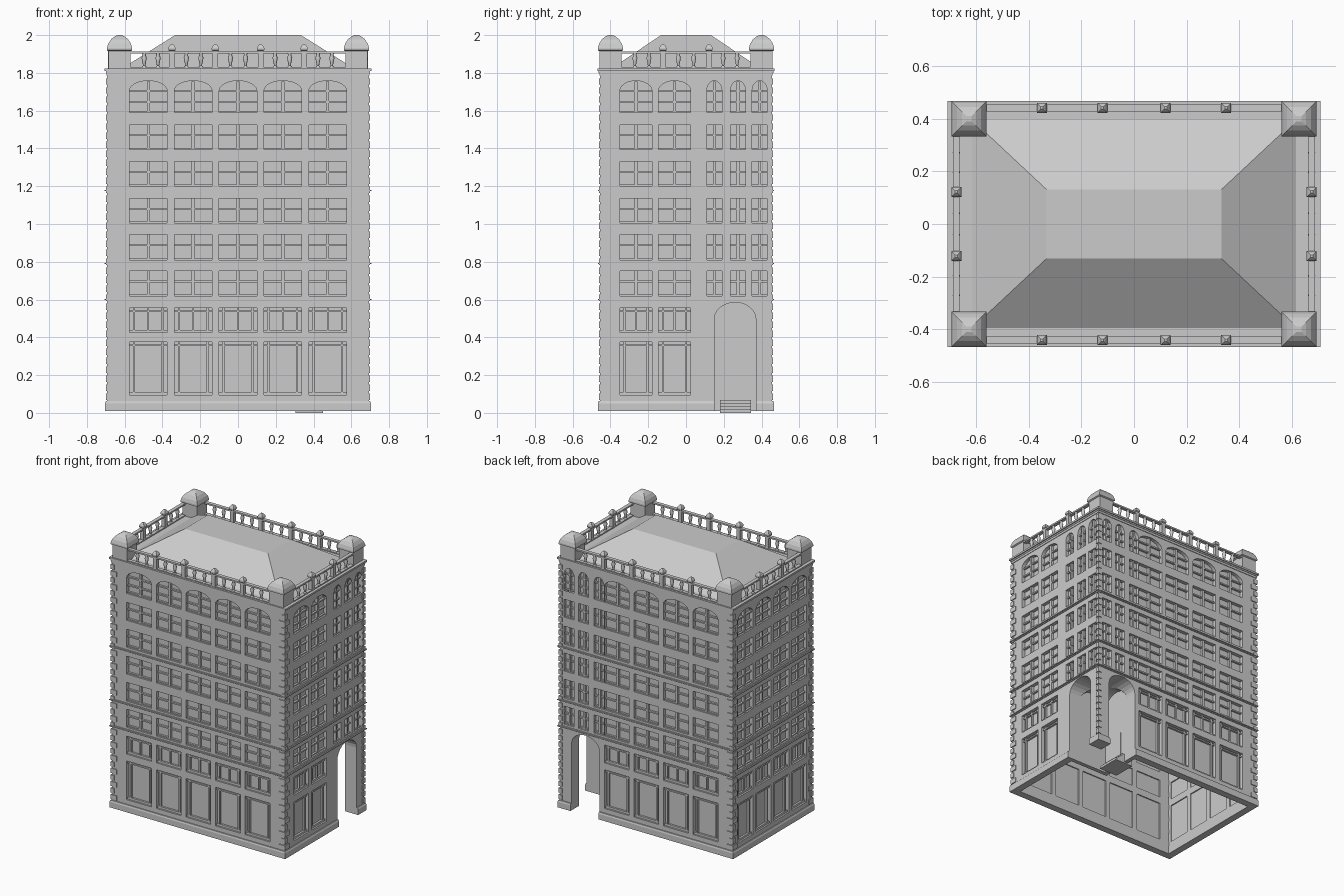
import bpy, bmesh
from math import pi, cos, sin, radians
from mathutils import Matrix, Vector

cube = bpy.data.objects.get("Cube")
if cube:
    bpy.data.objects.remove(cube, do_unlink=True)

stone = bpy.data.materials.new("grey_stone")
stone.use_nodes = True
stone.diffuse_color = (0.6, 0.6, 0.6, 1)
stone.node_tree.nodes["Principled BSDF"].inputs["Base Color"].default_value = (0.6, 0.6, 0.6, 1)

HX, HY, WALL = 0.693, 0.455, 0.04


def finish(bm, name):
    bmesh.ops.recalc_face_normals(bm, faces=bm.faces)
    mesh = bpy.data.meshes.new(name)
    bm.to_mesh(mesh)
    bm.free()
    ob = bpy.data.objects.new(name, mesh)
    mesh.materials.append(stone)
    bpy.context.collection.objects.link(ob)
    return ob


def box(bm, x0, x1, y0, y1, z0, z1, mat=Matrix()):
    centre = Vector(((x0 + x1) / 2, (y0 + y1) / 2, (z0 + z1) / 2))
    size = Matrix.Diagonal((x1 - x0, y1 - y0, z1 - z0, 1))
    bmesh.ops.create_cube(bm, size=1, matrix=mat @ Matrix.Translation(centre) @ size)


def ring(bm, hx, hy, z0, z1):
    """Band of four boxes around the walls."""
    for s in (-1, 1):
        box(bm, -hx, hx, *sorted((s * hy, s * (HY - 0.01))), z0, z1)
        box(bm, *sorted((s * hx, s * (HX - 0.01))), -hy, hy, z0, z1)


def arch(u, w, z0, spring, rise, n=12):
    """Outline of an opening; a zero rise gives a rectangle."""
    pts = [(u - w / 2, z0), (u + w / 2, z0)]
    if rise == 0:
        return pts + [(u + w / 2, spring), (u - w / 2, spring)]
    return pts + [(u + w / 2 * cos(pi * i / n), spring + rise * sin(pi * i / n)) for i in range(n + 1)]


def prism(bm, outline, y0, y1, mat=Matrix()):
    near = [bm.verts.new(mat @ Vector((u, y0, z))) for u, z in outline]
    far = [bm.verts.new(mat @ Vector((u, y1, z))) for u, z in outline]
    bm.faces.new(near)
    bm.faces.new(far[::-1])
    for i in range(len(near)):
        j = (i + 1) % len(near)
        bm.faces.new((near[j], near[i], far[i], far[j]))


def lathe(bm, profile, x, y, sides):
    """Turned shape; four sides gives a square one with half width r."""
    grow, turn = (2 ** 0.5, pi / 4) if sides == 4 else (1, 0)
    loops = [[bm.verts.new((x + r * grow * cos(turn + 2 * pi * i / sides),
                            y + r * grow * sin(turn + 2 * pi * i / sides), z))
              for i in range(sides)] for r, z in profile]
    bm.faces.new(loops[0][::-1])
    bm.faces.new(loops[-1])
    for a, b in zip(loops, loops[1:]):
        for i in range(sides):
            j = (i + 1) % sides
            bm.faces.new((a[i], a[j], b[j], b[i]))


def boolean(target, cutter, operation):
    mod = target.modifiers.new(operation, "BOOLEAN")
    mod.object, mod.operation, mod.solver = cutter, operation, "EXACT"
    bpy.context.view_layer.objects.active = target
    bpy.ops.object.modifier_apply(modifier=mod.name)
    bpy.data.objects.remove(cutter, do_unlink=True)


def single_box(name, *dims):
    bm = bmesh.new()
    box(bm, *dims)
    return finish(bm, name)


# Hollow walls with plinth, and a solid corner block for the porch
walls = single_box("walls", -HX, HX, -HY, HY, 0.03, 1.8)
plinth = bmesh.new()
lathe(plinth, [(1, 0.01), (1, 0.05), (0.992, 0.062)], 0, 0, 4)
bmesh.ops.scale(plinth, vec=(0.705, 0.467, 1), verts=plinth.verts)
boolean(walls, finish(plinth, "plinth_block"), "UNION")
boolean(walls, single_box("hollow", WALL - HX, HX - WALL, WALL - HY, HY - WALL, -0.1, 1.77), "DIFFERENCE")
boolean(walls, single_box("porch_block", 0.345, HX - 0.01, 0.12, HY - 0.01, 0.01, 0.62), "UNION")

# Crossing vaults that open the porch on two sides
to_side = Matrix.Rotation(pi / 2, 4, "Z")
for outline, y0, y1, mat in ((arch(0.26, 0.22, -0.1, 0.495, 0.09), -0.8, -0.375, to_side),
                             (arch(0.4875, 0.225, -0.1, 0.495, 0.088), 0.15, 0.6, Matrix())):
    bm = bmesh.new()
    prism(bm, outline, y0, y1, mat)
    boolean(walls, finish(bm, "vault_cutter"), "DIFFERENCE")

# Window layout: facade angle, wall distance, wide columns, width, narrow columns
FACADES = [(0, HY, [-0.475, -0.237, 0, 0.237, 0.475], 0.2, []),
           (90, HX, [-0.265, -0.06], 0.17, [0.15, 0.275, 0.39]),
           (180, HY, [-0.237, 0, 0.237, 0.475], 0.2, [-0.62, -0.505, -0.38]),
           (270, HX, [-0.3075, -0.1025, 0.1025, 0.3075], 0.17, [])]
FLOORS = [(0.095, 0.375), (0.425, 0.555), (0.62, 0.75), (0.81, 0.945),
          (1.005, 1.135), (1.2, 1.33), (1.395, 1.525), (1.59, 1.705)]
cuts, panes, bars = bmesh.new(), bmesh.new(), bmesh.new()
for angle, dist, wide, width, narrow in FACADES:
    mat = Matrix.Rotation(radians(angle), 4, "Z") @ Matrix.Translation((0, -dist, 0))
    columns = [(u, width, False) for u in wide] + [(u, 0.08, True) for u in narrow]
    for u, w, slim in columns:
        for level, (z0, z1) in enumerate(FLOORS):
            if slim and level < 2:
                continue
            rise = 0.053 if level == 7 else 0
            prism(cuts, arch(u, w, z0, z1, rise), -0.05, 0.06, mat)
            prism(panes, arch(u, w + 0.01, z0 - 0.005, z1 + 0.005, rise), 0.026, 0.032, mat)
            left, right = u - w / 2, u + w / 2

            def bar(u0, u1, b0, b1, depth=0.012):
                box(bars, u0, u1, depth, 0.028, b0, b1, mat)
            if level < 2:
                # Shop fronts: side posts with rails
                for s in (-1, 1):
                    p = u + s * (w / 2 - 0.024)
                    bar(p - 0.005, p + 0.005, z0, z1)
                bar(left, right, z1 - 0.022, z1 - 0.012)
                bar(left, right, z0, z0 + 0.015)
                if level == 1:
                    bar(u - 0.005, u + 0.005, z0, z1)
            else:
                # Sashes: centre mullion, meeting rail and sill
                half = 0.007 if slim else 0.008
                bar(u - half, u + half, z0, z1 + rise * 0.95, 0.008)
                mid = z1 if rise else (z0 + z1) / 2 + 0.01
                bar(left, right, mid - 0.005, mid + 0.005)
                if rise:
                    bar(left, right, 1.64, 1.65)
                bar(left, right, z0, z0 + 0.008)
boolean(walls, finish(cuts, "window_cutter"), "DIFFERENCE")
finish(panes, "window_panes")
finish(bars, "window_bars")

# String courses and the frieze under the cornice
bands = bmesh.new()
for z in (0.6, 0.79, 1.177):
    ring(bands, 0.699, 0.461, z - 0.008, z + 0.006)
    ring(bands, 0.706, 0.467, z - 0.003, z + 0.003)
ring(bands, HX + 0.004, HY + 0.004, 1.785, 1.801)
finish(bands, "string_courses")

# Corner quoins, alternating long and short
quoins = bmesh.new()
for sx in (-1, 1):
    for sy in (-1, 1):
        for k in range(36):
            z = 0.068 + k * 0.0477
            reach = 0.028 if sx + sy == 2 else (0.05, 0.03)[k % 2]
            box(quoins, *sorted((sx * 0.7, sx * (0.7 - reach))),
                *sorted((sy * 0.461, sy * (0.461 - reach))), z, z + 0.034)
finish(quoins, "quoins")

# Cornice and hipped roof
cornice = bmesh.new()
box(cornice, -0.7, 0.7, -0.462, 0.462, 1.8, 1.811)
box(cornice, -0.708, 0.708, -0.468, 0.468, 1.81, 1.823)
finish(cornice, "cornice")
roof = bmesh.new()
base = [roof.verts.new((x * 0.62, y * 0.4, 1.82)) for x, y in ((-1, -1), (1, -1), (1, 1), (-1, 1))]
top = [roof.verts.new((x * 0.333, y * 0.132, 2.0)) for x, y in ((-1, -1), (1, -1), (1, 1), (-1, 1))]
roof.faces.new(top)
roof.faces.new(base[::-1])
for i in range(4):
    j = (i + 1) % 4
    roof.faces.new((base[i], base[j], top[j], top[i]))
finish(roof, "hipped_roof")

# Corner piers with domed caps
piers = bmesh.new()
for sx in (-1, 1):
    for sy in (-1, 1):
        lathe(piers, [(0.058, 1.82), (0.058, 1.915), (0.067, 1.92), (0.067, 1.932), (0.06, 1.955),
                      (0.045, 1.978), (0.026, 1.993), (0.01, 2.0)], sx * 0.627, sy * 0.4, 4)
finish(piers, "corner_piers")

# Balustrade: rails, square posts and turned balusters
rails, posts, balusters = bmesh.new(), bmesh.new(), bmesh.new()
POST = [(0.014, 1.82), (0.014, 1.915), (0.019, 1.92), (0.019, 1.932), (0.012, 1.945), (0.005, 1.952)]
TURNED = [(0.012, 1.82), (0.012, 1.832), (0.006, 1.838), (0.009, 1.855), (0.014, 1.88),
          (0.008, 1.895), (0.012, 1.905)]
for stops, end, off, along_x in (([-0.35, -0.12, 0.12, 0.35], 0.57, 0.441, True),
                                 ([-0.122, 0.122], 0.345, 0.675, False)):
    for s in (-1, 1):
        def spot(t):
            return (t, s * off) if along_x else (s * off, t)
        for z0, z1 in ((1.82, 1.83), (1.903, 1.914)):
            cx, cy = spot(0)
            rx, ry = (end, 0.013) if along_x else (0.013, end)
            box(rails, cx - rx, cx + rx, cy - ry, cy + ry, z0, z1)
        for t in stops:
            lathe(posts, POST, *spot(t), 4)
        marks = [-end] + stops + [end]
        for a, b in zip(marks, marks[1:]):
            for f in (1 / 3, 2 / 3):
                lathe(balusters, TURNED, *spot(a + (b - a) * f), 10)
finish(rails, "balustrade_rails")
finish(posts, "balustrade_posts")
turned = finish(balusters, "balusters")
bpy.ops.object.select_all(action="DESELECT")
turned.select_set(True)
bpy.context.view_layer.objects.active = turned
bpy.ops.object.shade_smooth_by_angle(angle=radians(50))

# Porch door and steps
single_box("porch_door", 0.37, 0.38, 0.205, 0.31, 0.065, 0.25)
steps = bmesh.new()
for k in range(4):
    box(steps, 0.305, 0.45 - k * 0.018, 0.18, 0.345, k * 0.017, (k + 1) * 0.017)
finish(steps, "porch_steps")
